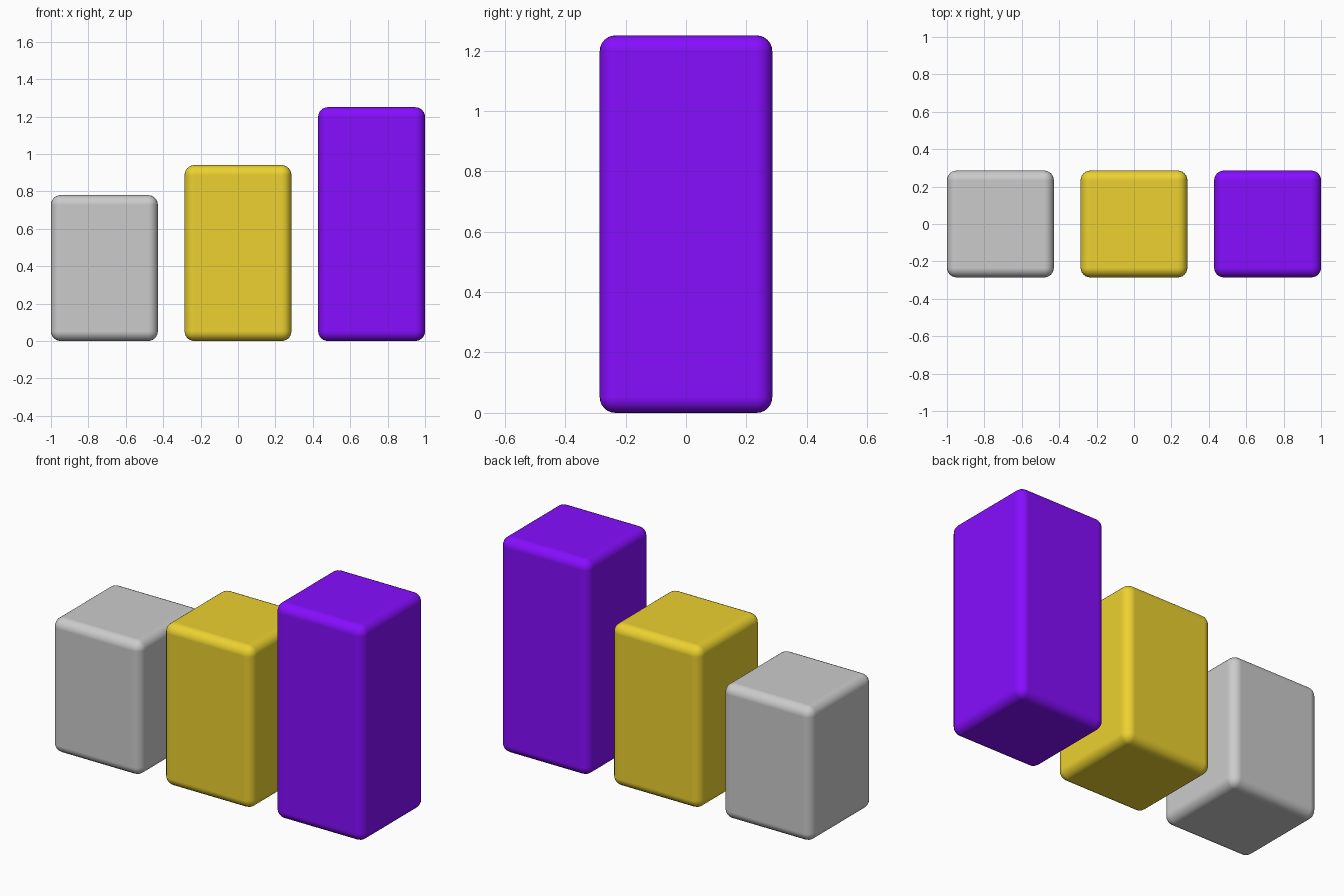
import bpy

if "Cube" in bpy.data.objects:
    bpy.data.objects.remove(bpy.data.objects["Cube"])

W = 4 / 7        # block width and depth
SPACING = 5 / 7  # distance between block centres


def make_block(name, x, height, color=None):
    bpy.ops.mesh.primitive_cube_add(size=1, location=(x, 0, height / 2))
    ob = bpy.context.object
    ob.name = name
    ob.scale = (W, W, height)
    bpy.ops.object.transform_apply(location=False, rotation=False, scale=True)
    # rounded edges with flat-looking sides
    bevel = ob.modifiers.new("rounded_edges", 'BEVEL')
    bevel.width = 0.052
    bevel.segments = 6
    bevel.harden_normals = True
    bpy.ops.object.shade_smooth()
    if color:
        mat = bpy.data.materials.new(name + "_color")
        mat.diffuse_color = (*color, 1)
        mat.use_nodes = True
        mat.node_tree.nodes["Principled BSDF"].inputs["Base Color"].default_value = mat.diffuse_color
        ob.data.materials.append(mat)
    return ob


# Three blocks rising from left to right
make_block("short_block", -SPACING, 0.78)
make_block("middle_block", 0, 0.94, (0.84, 0.64, 0.03))
make_block("tall_block", SPACING, 1.25, (0.24, 0.004, 1.0))
